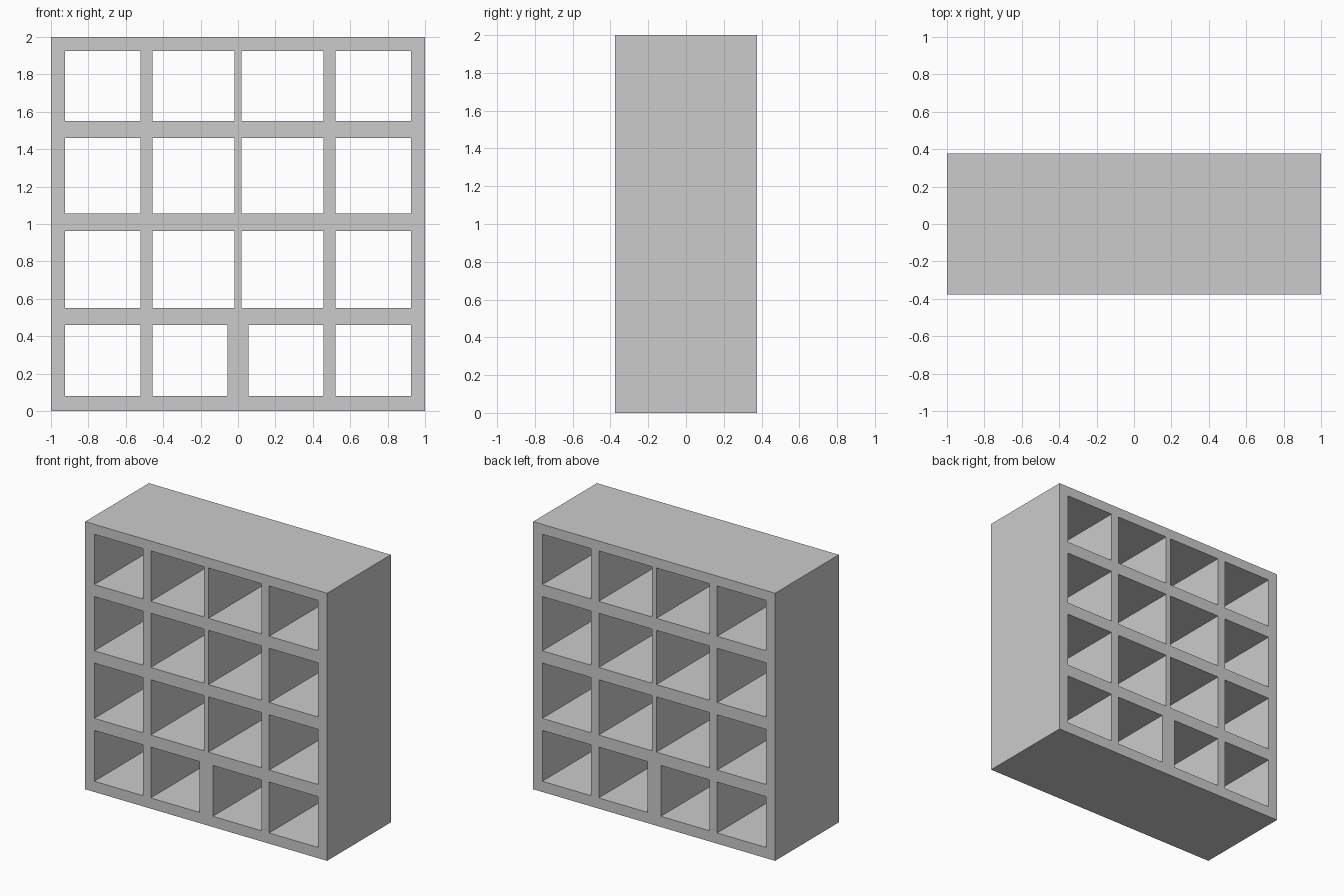
import bpy, math

if "Cube" in bpy.data.objects:
    bpy.data.objects.remove(bpy.data.objects["Cube"])

HALF_DEPTH = 0.376
# Opening extents: height of each row, and half-width of its central divider
ROWS = [(0.08, 0.46, 0.055), (0.55, 0.963, 0.019),
        (1.055, 1.46, 0.019), (1.55, 1.926, 0.019)]

# Front profile: closed outlines, extruded through the full depth
profile = bpy.data.curves.new("cubby_shelf", 'CURVE')
profile.dimensions = '2D'
profile.fill_mode = 'BOTH'
profile.extrude = HALF_DEPTH


def add_rect(x0, x1, z0, z1):
    s = profile.splines.new('POLY')
    s.points.add(3)
    for p, (x, z) in zip(s.points, [(x0, z0), (x1, z0), (x1, z1), (x0, z1)]):
        p.co = (x, z, 0, 1)
    s.use_cyclic_u = True
    s.use_smooth = False


# Outer frame
add_rect(-1, 1, 0, 2)

# Four open compartments per row, mirrored about the centre
for z0, z1, inner in ROWS:
    for x0, x1 in [(inner, 0.458), (0.521, 0.924)]:
        add_rect(x0, x1, z0, z1)
        add_rect(-x1, -x0, z0, z1)

shelf = bpy.data.objects.new("cubby_shelf", profile)
bpy.context.collection.objects.link(shelf)
shelf.rotation_euler.x = math.pi / 2

# Turn into a mesh with flat faces
bpy.context.view_layer.objects.active = shelf
shelf.select_set(True)
bpy.ops.object.convert(target='MESH')
bpy.ops.object.transform_apply(location=False, rotation=True, scale=False)
bpy.ops.object.mode_set(mode='EDIT')
bpy.ops.mesh.select_all(action='SELECT')
bpy.ops.mesh.remove_doubles(threshold=0.0001)
bpy.ops.mesh.normals_make_consistent(inside=False)
bpy.ops.object.mode_set(mode='OBJECT')
bpy.ops.object.shade_flat()
